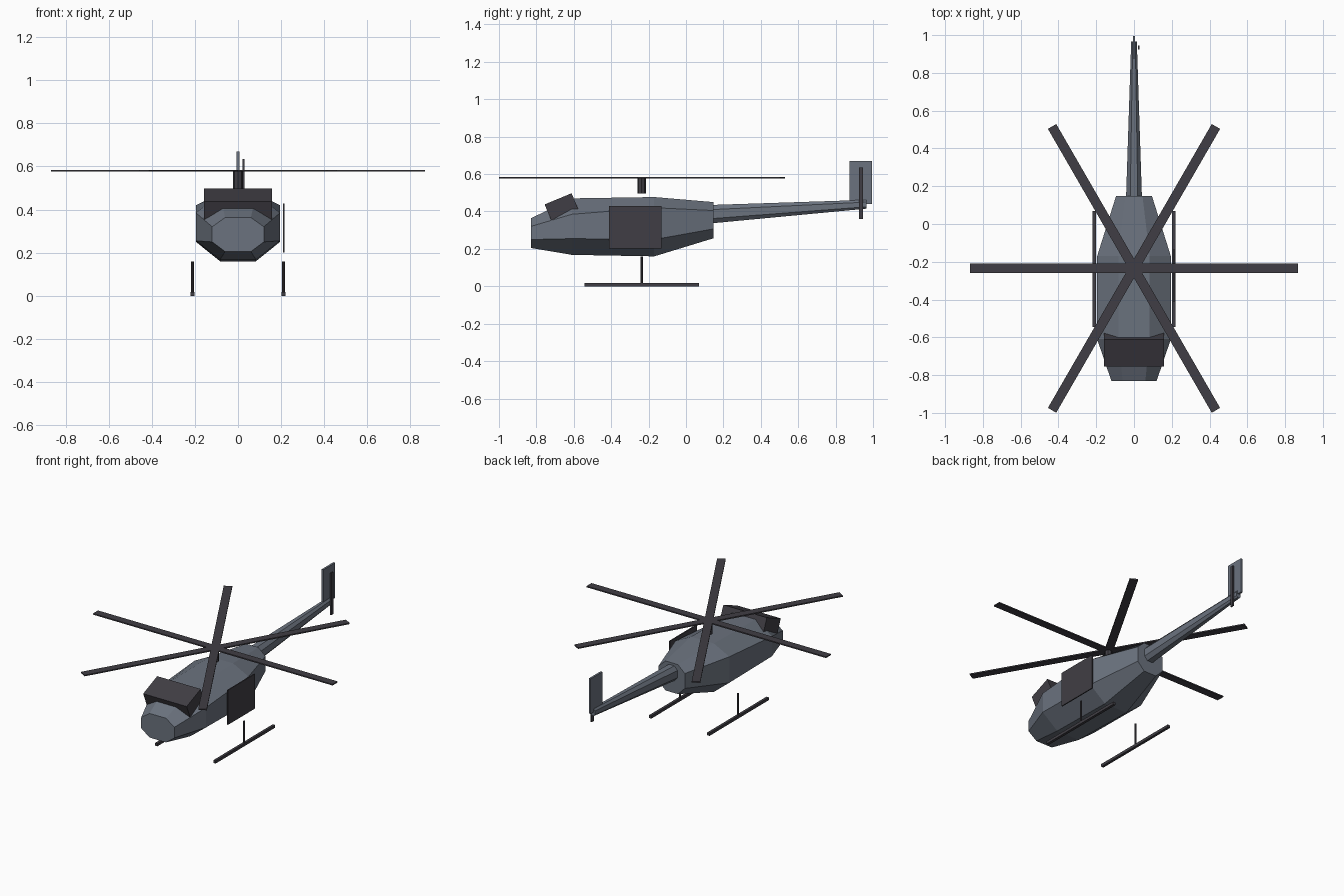
import bpy, bmesh
from math import radians
from mathutils import Matrix, Vector

cube = bpy.data.objects.get("Cube")
if cube:
    bpy.data.objects.remove(cube, do_unlink=True)


def material(name, rgb):
    m = bpy.data.materials.new(name)
    m.use_nodes = True
    m.diffuse_color = (*rgb, 1)
    m.node_tree.nodes["Principled BSDF"].inputs["Base Color"].default_value = (*rgb, 1)
    return m


GREY = material("slate_grey", (0.147, 0.17, 0.21))
DARK = material("charcoal", (0.051, 0.048, 0.058))


def finish(name, bm, mat):
    bmesh.ops.recalc_face_normals(bm, faces=bm.faces)
    me = bpy.data.meshes.new(name)
    bm.to_mesh(me)
    bm.free()
    me.materials.append(mat)
    ob = bpy.data.objects.new(name, me)
    bpy.context.collection.objects.link(ob)
    return ob


def box(name, center, size, mat, rot=Matrix()):
    bm = bmesh.new()
    bmesh.ops.create_cube(bm, size=1)
    bm.transform(Matrix.Translation(center) @ rot @ Matrix.Diagonal((*size, 1)))
    return finish(name, bm, mat)


def rod(name, a, b, radius, mat, sides=8):
    a, b = Vector(a), Vector(b)
    bm = bmesh.new()
    bmesh.ops.create_cone(bm, cap_ends=True, segments=sides, radius1=radius,
                          radius2=radius, depth=(b - a).length)
    turn = (b - a).to_track_quat('Z', 'Y').to_matrix().to_4x4()
    bm.transform(Matrix.Translation((a + b) / 2) @ turn)
    return finish(name, bm, mat)


def loft(name, stations, mat):
    """Eight-sided hull through (y, half width, flat half width, four heights)."""
    bm = bmesh.new()
    rings = []
    for y, w, f, z0, z1, z2, z3 in stations:
        half = [(f, z0), (w, z1), (w, z2), (f, z3)]
        pts = half + [(-x, z) for x, z in reversed(half)]
        rings.append([bm.verts.new((x, y, z)) for x, z in pts])
    for r, s in zip(rings, rings[1:]):
        for i in range(8):
            j = (i + 1) % 8
            bm.faces.new((r[i], r[j], s[j], s[i]))
    bm.faces.new(rings[0])
    bm.faces.new(rings[-1])
    return finish(name, bm, mat)


# Fuselage and tail
loft("fuselage", [
    (-0.83, 0.12, 0.06, 0.205, 0.25, 0.32, 0.363),
    (-0.61, 0.195, 0.083, 0.168, 0.255, 0.385, 0.47),
    (-0.17, 0.195, 0.083, 0.16, 0.25, 0.42, 0.477),
    (0.148, 0.095, 0.045, 0.257, 0.307, 0.405, 0.45),
], GREY)
loft("tail_boom", [
    (0.14, 0.042, 0.02, 0.337, 0.362, 0.41, 0.435),
    (0.965, 0.015, 0.007, 0.415, 0.425, 0.45, 0.462),
], GREY)
box("tail_fin", (0, 0.935, 0.555), (0.013, 0.12, 0.23), GREY)
box("tail_rotor", (0.025, 0.935, 0.497), (0.008, 0.022, 0.275), DARK)

# Tilted windscreen block and open side door
box("windscreen", (0, -0.666, 0.425), (0.315, 0.156, 0.092), DARK,
    Matrix.Rotation(radians(22.5), 4, 'X'))
box("side_door", (0.212, -0.272, 0.315), (0.007, 0.28, 0.227), DARK)

# Main rotor
rod("rotor_mast", (0, -0.237, 0.495), (0, -0.237, 0.58), 0.023, DARK)
for k in range(3):
    box(f"rotor_blade_{k + 1}", (0, -0.235, 0.58), (1.735, 0.051, 0.008), DARK,
        Matrix.Rotation(radians(60 * k), 4, 'Z'))

# Landing skids
for side, s in (("left", 1), ("right", -1)):
    x = 0.211 * s
    box(f"{side}_skid", (x, -0.237, 0.009), (0.017, 0.614, 0.018), DARK)
    rod(f"{side}_strut", (x, -0.237, 0.012), (x, -0.237, 0.16), 0.006, DARK)
